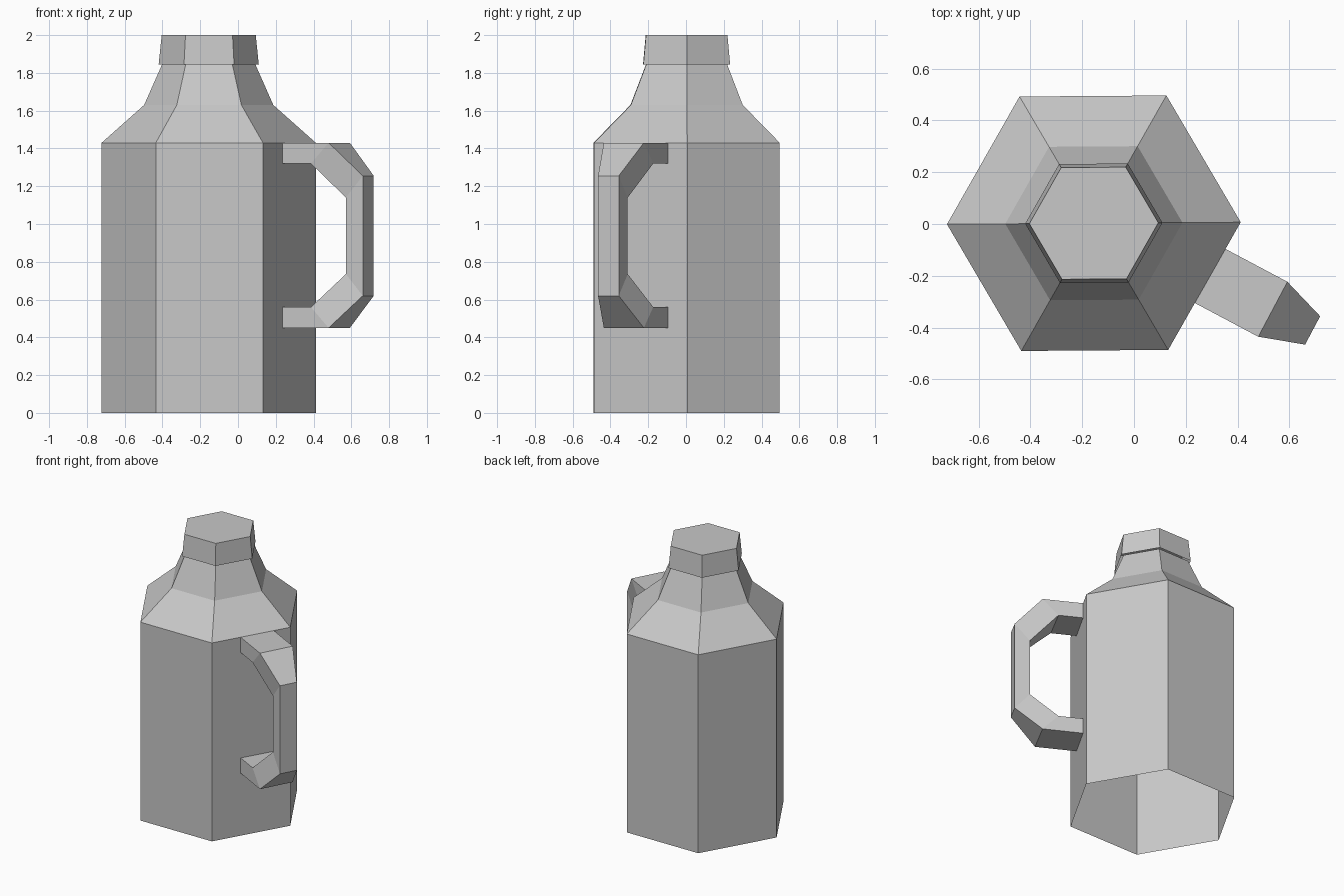
import bpy, bmesh, math
from mathutils import Vector

cube = bpy.data.objects.get("Cube")
if cube:
    bpy.data.objects.remove(cube, do_unlink=True)

grey = bpy.data.materials.new("plain_grey")
grey.use_nodes = True
colour = (0.58, 0.58, 0.58, 1)
grey.diffuse_color = colour
grey.node_tree.nodes["Principled BSDF"].inputs["Base Color"].default_value = colour

SIDES = 6
CENTRE = Vector((-0.155, 0.003, 0))
TWIST = math.radians(0.4)


def finish(bm, name):
    mesh = bpy.data.meshes.new(name)
    bm.to_mesh(mesh)
    bm.free()
    mesh.materials.append(grey)
    obj = bpy.data.objects.new(name, mesh)
    bpy.context.collection.objects.link(obj)
    return obj


def bridge(bm, a, b):
    n = len(a)
    for i in range(n):
        j = (i + 1) % n
        bm.faces.new((a[i], a[j], b[j], b[i]))


def hex_shell(name, profile, top=False):
    """Six-sided shell through (radius, height) rings, open underneath."""
    bm = bmesh.new()
    rings = []
    for r, z in profile:
        angles = [TWIST + math.tau * i / SIDES for i in range(SIDES)]
        rings.append([bm.verts.new(CENTRE + Vector((r * math.cos(a), r * math.sin(a), z)))
                      for a in angles])
    for low, high in zip(rings, rings[1:]):
        bridge(bm, low, high)
    if top:
        bm.faces.new(rings[-1])
    return finish(bm, name)


# Body with shoulder and neck, and the tapered cap
hex_shell("bottle_body", [(0.567, 0), (0.567, 1.43), (0.342, 1.63), (0.247, 1.845)])
hex_shell("cap", [(0.265, 1.845), (0.249, 2.0)], top=True)

# Handle: (outer reach, outer z, inner reach, inner z, half width) per station
root = Vector((0.2975, -0.2025, 0))
out = Vector((0.883, -0.469, 0))
across = Vector((0.469, 0.883, 0))
stations = [
    (-0.01, 1.43, -0.01, 1.32, 0.12),
    (0.27, 1.43, 0.164, 1.32, 0.12),
    (0.444, 1.255, 0.343, 1.14, 0.062),
    (0.444, 0.62, 0.343, 0.735, 0.062),
    (0.27, 0.45, 0.164, 0.56, 0.12),
    (-0.01, 0.45, -0.01, 0.56, 0.12),
]
bm = bmesh.new()
loops = []
for uo, zo, ui, zi, w in stations:
    corners = [(uo, zo, w), (uo, zo, -w), (ui, zi, -w), (ui, zi, w)]
    loops.append([bm.verts.new(root + out * u + across * s + Vector((0, 0, z)))
                  for u, z, s in corners])
for a, b in zip(loops, loops[1:]):
    bridge(bm, a, b)
bm.faces.new(loops[0])
bm.faces.new(loops[-1])
bmesh.ops.recalc_face_normals(bm, faces=bm.faces[:])
finish(bm, "handle")
